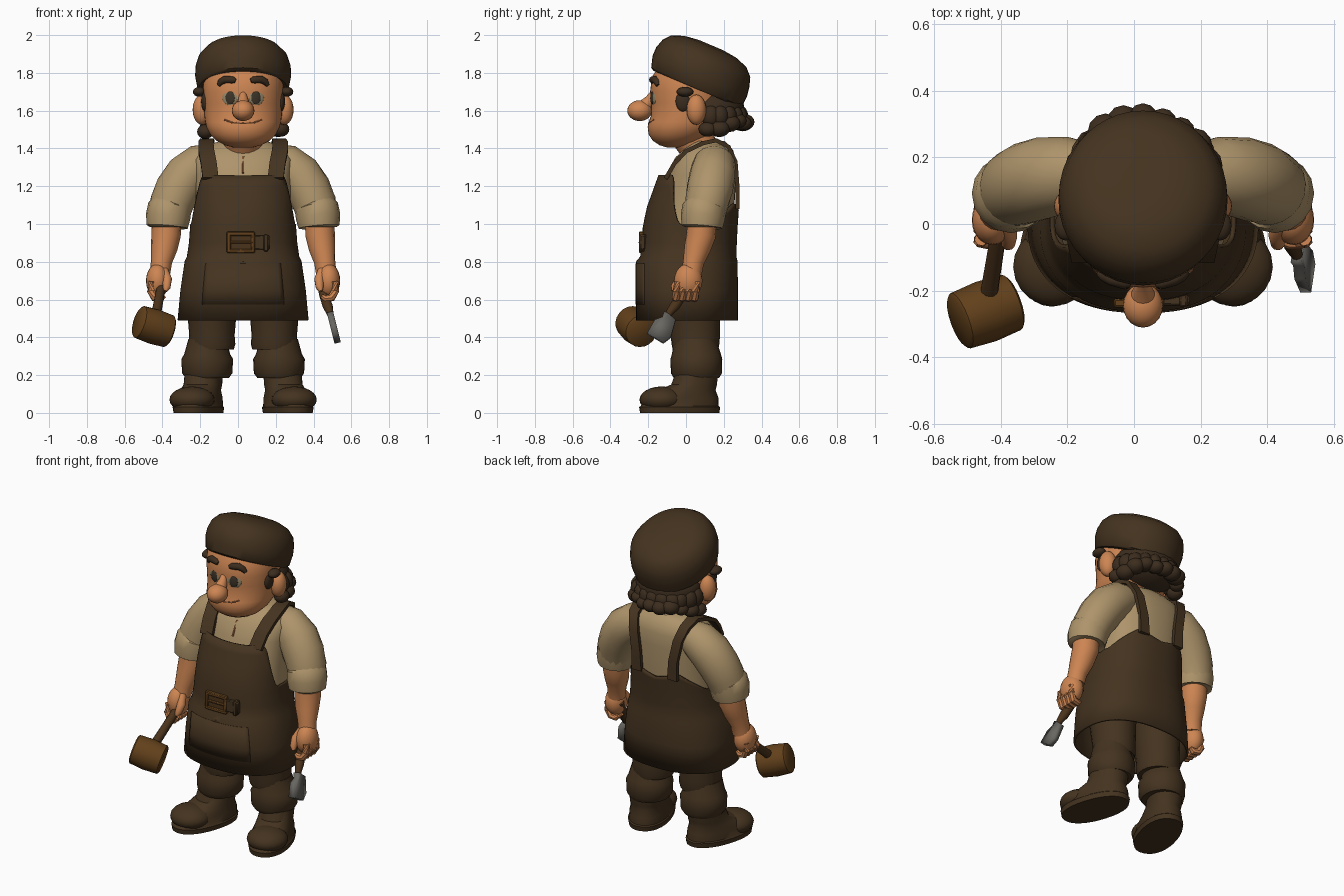
import bpy, bmesh, math, random
from mathutils import Vector

random.seed(4)
CX = 0.027  # body centre line


def colour(name, r, g, b):
    m = bpy.data.materials.new(name)
    m.diffuse_color = (r, g, b, 1)
    return m


BROWN = colour("dark brown", .058, .033, .014)
SKIN = colour("skin", .61, .235, .085)
SHIRT = colour("beige", .42, .295, .145)
WOOD = colour("wood", .125, .053, .011)
GRIP = colour("dark wood", .07, .033, .011)
STEEL = colour("steel", .14, .135, .12)
HAIR = colour("hair", .045, .026, .013)
WHITE = colour("eye grey", .30, .25, .15)
IRIS = colour("iris", .045, .033, .021)
LINE = colour("crease", .36, .13, .05)


def finish(name, bm, mat, solid=0):
    bmesh.ops.recalc_face_normals(bm, faces=bm.faces[:])
    me = bpy.data.meshes.new(name)
    bm.to_mesh(me)
    bm.free()
    me.materials.append(mat)
    ob = bpy.data.objects.new(name, me)
    bpy.context.collection.objects.link(ob)
    if solid:
        m = ob.modifiers.new("thickness", 'SOLIDIFY')
        m.thickness, m.offset = solid, 0
    return ob


def skin_rings(bm, rings, closed=True, caps=True):
    rows = [[bm.verts.new(p) for p in r] for r in rings]
    n = len(rows[0])
    for a, b in zip(rows, rows[1:]):
        for i in range(n if closed else n - 1):
            j = (i + 1) % n
            bm.faces.new((a[i], a[j], b[j], b[i]))
    if caps:
        bm.faces.new(rows[0])
        bm.faces.new(rows[-1])


def power(v, p):
    return math.copysign(abs(v) ** (2 / p), v)


def section(rings, z):
    for a, b in zip(rings, rings[1:]):
        if a[0] <= z <= b[0]:
            t = (z - a[0]) / (b[0] - a[0])
            return [a[k] + t * (b[k] - a[k]) for k in (1, 2, 3)]
    return rings[-1][1:]


def ring_point(cx, cy, rx, ry, z, a, p):
    return (cx + rx * power(math.sin(a), p), cy - ry * power(math.cos(a), p), z)


# stacked rings: (z, centre y, half width, half depth)
def loft(name, rings, mat, cx=CX, p=2.0, n=36, arc=None, caps=True, solid=0):
    if arc:
        angles = [math.radians(-arc + 2 * arc * i / n) for i in range(n + 1)]
    else:
        angles = [math.tau * i / n for i in range(n)]
    bm = bmesh.new()
    skin_rings(bm, [[ring_point(cx, cy, rx, ry, z, a, p) for a in angles] for z, cy, rx, ry in rings], not arc, caps)
    return finish(name, bm, mat, solid)


# round sweep through points (x, y, z, radius)
def tube(name, path, mat, n=14):
    P = [Vector(p[:3]) for p in path]
    d = (P[-1] - P[0]).normalized()
    ref = Vector((1, 0, 0)) if abs(d.x) < .6 else Vector((0, 0, 1))
    rings = []
    for i, c in enumerate(P):
        t = (P[min(i + 1, len(P) - 1)] - P[max(i - 1, 0)]).normalized()
        u = t.cross(ref).normalized()
        v = t.cross(u)
        rings.append([c + path[i][3] * (u * math.cos(math.tau * k / n) + v * math.sin(math.tau * k / n))
                      for k in range(n)])
    bm = bmesh.new()
    skin_rings(bm, rings)
    return finish(name, bm, mat)


def ball(name, loc, scale, mat, rz=0, seg=20):
    bm = bmesh.new()
    bmesh.ops.create_uvsphere(bm, u_segments=seg, v_segments=seg // 2 + 2, radius=1)
    ob = finish(name, bm, mat)
    ob.location, ob.scale, ob.rotation_euler.z = loc, scale, rz
    return ob


def box(name, loc, size, mat):
    bm = bmesh.new()
    bmesh.ops.create_cube(bm, size=1)
    bmesh.ops.scale(bm, vec=size, verts=bm.verts[:])
    bmesh.ops.bevel(bm, geom=bm.edges[:], offset=.005, segments=1, affect='EDGES')
    ob = finish(name, bm, mat)
    ob.location = loc
    return ob


# head
HEAD = [(1.405, -.05, .05, .05), (1.417, -.05, .095, .09), (1.44, -.045, .14, .13), (1.475, -.03, .175, .168),
        (1.515, -.01, .195, .193), (1.54, .0, .20, .197), (1.575, .012, .205, .197), (1.64, .015, .209, .20),
        (1.70, .015, .213, .205), (1.78, .02, .21, .20), (1.84, .03, .18, .17)]
loft("head", HEAD, SKIN, p=2.1, n=44)


def face_y(dx, z):
    cy, rx, ry = section(HEAD, z)
    return cy - ry * (1 - abs(dx / rx) ** 2.1) ** (1 / 2.1)


tube("neck", [(CX, .11, 1.33, .10), (CX, .07, 1.40, .10), (CX, .03, 1.47, .11)], SKIN, 20)
ball("nose", (CX, -.245, 1.60), (.06, .066, .055), SKIN)
tube("nose_bridge", [(CX, -.165, 1.71, .012), (CX, -.19, 1.66, .026), (CX, -.225, 1.615, .042)], SKIN)
tube("mouth", [(CX + d, face_y(d, z) + .002, z, .005) for d, z in
               ((-.1, 1.552), (-.06, 1.537), (0, 1.532), (.06, 1.537), (.1, 1.552))], LINE, 8)

# cap and back hair
cap = loft("cap", [(-.01, 0, .235, .245), (0, 0, .243, .262), (.06, -.008, .254, .272), (.11, -.012, .252, .268),
                   (.16, -.012, .237, .252), (.20, -.015, .20, .215), (.224, -.015, .14, .15),
                   (.234, -.015, .06, .07)], BROWN, cx=0, n=40)
cap.location, cap.rotation_euler.x = (CX, .057, 1.725), math.radians(-23)
ball("back_hair", (CX, .13, 1.61), (.205, .18, .13), HAIR)
for i in range(-5, 6):
    a, r = i * .3, random.uniform(.85, 1.15)
    ball("nape_curl", (CX + .20 * math.sin(a), .10 + .21 * math.cos(a), 1.495 + .05 * math.cos(a) + random.uniform(-.012, .012)),
         (.048 * r, .052 * r, .042 * r), HAIR, seg=12)
    ball("upper_curl", (CX + .185 * math.sin(a), .12 + .16 * math.cos(a), 1.57),
         (.05 * r, .05, .06), HAIR, seg=12)

for s in (-1, 1):
    def X(d):
        return CX + s * d

    # face details
    ball("ear", (X(.217), .055, 1.605), (.05, .052, .08), SKIN, s * .3)
    ball("sideburn", (X(.200), -.015, 1.65), (.022, .04, .055), HAIR)
    ball("temple_tuft", (X(.232), -.005, 1.70), (.034, .045, .026), HAIR, seg=12)
    ball("eye", (X(.070), face_y(.070, 1.67) + .006, 1.67), (.042, .010, .042), WHITE, s * .3)
    ball("iris", (X(.068), face_y(.068, 1.67) - .001, 1.668), (.026, .008, .034), IRIS, s * .25)
    tube("eyebrow", [(X(d), face_y(d, z) - .001, z, r) for d, z, r in
                     ((.040, 1.757, .012), (.055, 1.763, .019), (.095, 1.765, .021), (.118, 1.752, .018),
                      (.130, 1.733, .011))], HAIR, 10)

    # arm
    tube("sleeve", [(X(.14), .15, 1.345, .085), (X(.22), .15, 1.315, .112), (X(.295), .14, 1.255, .122),
                    (X(.345), .125, 1.18, .122), (X(.378), .11, 1.11, .116), (X(.395), .095, 1.03, .106)], SHIRT, 20)
    tube("sleeve_cuff", [(X(.385), .10, 1.095, .10), (X(.388), .098, 1.09, .116), (X(.397), .09, 1.04, .118),
                         (X(.402), .085, .985, .109), (X(.402), .085, .983, .09)], SHIRT, 16)
    tube("forearm", [(X(.405), .085, 1.02, .078), (X(.408), .08, .94, .078), (X(.418), .06, .87, .070),
                     (X(.432), .04, .80, .056), (X(.44), .03, .74, .054)], SKIN, 16)
    ball("palm", (X(.452), .012, .70), (.062, .075, .09), SKIN)
    for k in range(4):
        y = -.045 + .033 * k
        tube("finger", [(X(.485), y, .695, .021), (X(.488), y - .004, .645, .022), (X(.468), y - .008, .61, .022),
                        (X(.435), y - .01, .605, .02), (X(.415), y - .01, .62, .010)], SKIN, 8)
    tube("thumb", [(X(.42), .0, .75, .026), (X(.402), -.035, .705, .026), (X(.405), -.06, .665, .021),
                   (X(.412), -.068, .645, .010)], SKIN, 10)

    # leg and boot
    loft("trouser_leg", [(.75, .04, .14, .15), (.55, .04, .13, .14), (.48, .045, .126, .135), (.41, .05, .12, .13),
                         (.365, .05, .124, .127), (.335, .05, .116, .12)], BROWN, cx=X(.165), n=24)
    loft("trouser_cuff", [(.39, .05, .10, .11), (.31, .055, .122, .13), (.285, .055, .137, .137),
                          (.21, .055, .133, .135), (.185, .055, .115, .12)], BROWN, cx=X(.19), n=24)
    boot = loft("boot", [(0, -.1, .117, .215), (.03, -.1, .122, .22), (.036, -.1, .116, .212), (.08, -.09, .112, .2),
                         (.12, -.06, .10, .155), (.15, -.02, .098, .122), (.23, 0, .098, .11)],
                BROWN, cx=0, p=2.2, n=32)
    boot.location, boot.rotation_euler.z = (X(.207), .062, 0), s * .3
    ball("boot_toe", (X(.270), -.128, .07), (.12, .118, .07), BROWN, s * .3)

    # apron strap: flat ribbon over the shoulder (d, y, z, half width)
    strap = [(.172, -.108, 1.24, .042), (.182, -.062, 1.32, .042), (.195, .0, 1.385, .042), (.197, .09, 1.428, .04),
             (.19, .16, 1.443, .036), (.18, .225, 1.41, .032), (.155, .262, 1.33, .03), (.13, .272, 1.2, .03),
             (.125, .272, 1.08, .034)]
    rings = []
    for i, (d, y, z, hw) in enumerate(strap):
        a, b = strap[max(i - 1, 0)], strap[min(i + 1, len(strap) - 1)]
        t = Vector((0, b[1] - a[1], b[2] - a[2])).normalized()
        nrm = Vector((0, -t.z, t.y)) * .011
        c, w = Vector((X(d), y, z)), Vector((hw, 0, 0))
        rings.append([c - w - nrm, c + w - nrm, c + w + nrm, c - w + nrm])
    bm = bmesh.new()
    skin_rings(bm, rings)
    finish("apron_strap", bm, BROWN)

# shirt body
loft("shirt", [(.90, .03, .255, .215), (1.08, .055, .25, .20), (1.26, .087, .255, .18), (1.34, .10, .262, .163),
               (1.39, .115, .23, .135), (1.42, .12, .18, .105), (1.44, .12, .12, .085)], SHIRT, p=2.3)
tube("placket", [(CX, -.094, 1.27, .006), (CX, -.073, 1.31, .006), (CX, -.045, 1.355, .008)], LINE, 8)

# apron: one shell whose upper edge rises to the bib in front and a low panel behind
APRON = [(.49, .005, .34, .262), (.65, .005, .325, .262), (.80, .005, .303, .262), (.825, .012, .291, .248),
         (.90, .018, .280, .244), (.98, .022, .274, .244), (1.08, .035, .268, .238), (1.26, .08, .262, .218)]
EDGE = [(0, 1.255), (50, 1.26), (56, 1.22), (78, 1.0), (110, 1.0), (150, 1.11), (165, 1.09), (180.1, 1.07)]


def apron_top(a):
    deg = abs((math.degrees(a) + 180) % 360 - 180)
    for (a0, z0), (a1, z1) in zip(EDGE, EDGE[1:]):
        if a0 <= deg <= a1:
            return z0 + (z1 - z0) * (deg - a0) / (a1 - a0)


angles = [math.tau * i / 90 for i in range(90)]
rings = [[ring_point(CX, cy, rx, ry, z, a, 2.35) for a in angles] for z, cy, rx, ry in APRON[:6]]
for k in range(1, 6):
    row = []
    for a in angles:
        z = .98 + (apron_top(a) - .98) * k / 5
        row.append(ring_point(CX, *section(APRON, z), z, a, 2.35))
    rings.append(row)
bm = bmesh.new()
skin_rings(bm, rings, caps=False)
finish("apron", bm, BROWN, .014)
loft("apron_pocket", [(z, cy, rx + .007, ry + .007) for z, cy, rx, ry in
                      ((.575, .005, .3325, .262), (.65, .005, .325, .262), (.79, .005, .304, .262))],
     BROWN, p=2.35, n=16, arc=36, caps=False, solid=.007)

# buckle
for z in (.857, .948):
    box("buckle_bar", (.015, -.237, z), (.15, .026, .022), WOOD)
for x in (-.049, .079):
    box("buckle_side", (x, -.237, .9025), (.022, .026, .105), WOOD)
box("buckle_plate", (.015, -.232, .9025), (.12, .02, .08), GRIP)
box("buckle_tongue", (.02, -.243, .9025), (.12, .016, .014), WOOD)
box("belt_end", (.125, -.23, .902), (.085, .028, .075), BROWN)
box("belt_loop", (.148, -.229, .9), (.024, .04, .09), BROWN)

# mallet
c, ax = Vector((-.445, -.263, .457)), Vector((.88, .32, -.28)).normalized()
tube("mallet_head", [(*(c + ax * o), r) for o, r in
                     ((-.092, .078), (-.084, .088), (0, .094), (.084, .088), (.092, .078))], WOOD, 20)
tube("mallet_handle", [(-.392, .06, .75, .022), (-.41, -.05, .65, .024), (-.442, -.25, .475, .027)], GRIP, 12)

# chisel
tube("chisel_handle", [(.432, .04, .71, .02), (.455, -.02, .62, .024), (.475, -.06, .565, .027),
                       (.485, -.085, .535, .02), (.495, -.105, .50, .014)], GRIP, 12)
bm = bmesh.new()
bm.faces.new([bm.verts.new((.488 + (.53 - z) * .25, y, z)) for y, z in
              ((-.115, .535), (-.09, .52), (-.055, .49), (-.08, .40), (-.12, .37), (-.205, .42), (-.165, .49), (-.125, .505))])
finish("chisel_blade", bm, STEEL, .034)

# smooth shading with sharp edges kept
bpy.ops.object.select_all(action='SELECT')
bpy.context.view_layer.objects.active = cap
bpy.ops.object.shade_smooth_by_angle(angle=math.radians(40))
